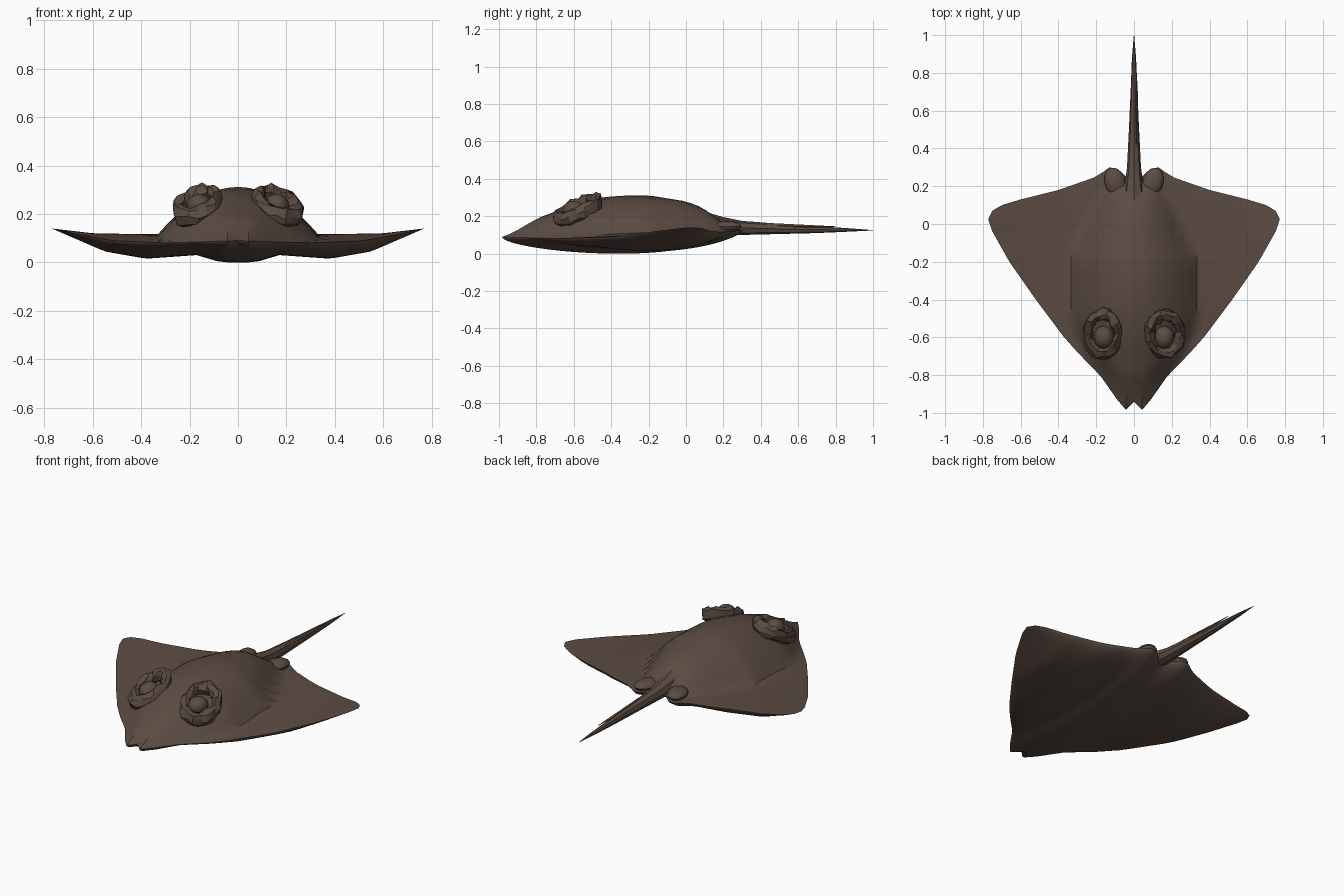
import bpy, bmesh, math, random
from mathutils import Vector, Matrix

random.seed(4)
if "Cube" in bpy.data.objects:
    bpy.data.objects.remove(bpy.data.objects["Cube"])

skin = bpy.data.materials.new("brown_skin")
skin.use_nodes = True
skin.diffuse_color = (0.105, 0.072, 0.055, 1)
skin.node_tree.nodes["Principled BSDF"].inputs["Base Color"].default_value = skin.diffuse_color
skin.node_tree.nodes["Principled BSDF"].inputs["Roughness"].default_value = 0.8


def interp(table, t):
    """Piecewise linear lookup in (position, value) pairs."""
    for (a, va), (b, vb) in zip(table, table[1:]):
        if t <= b:
            return va + (vb - va) * max(0, t - a) / (b - a)
    return table[-1][1]


def finish(name, bm, angle=35):
    bmesh.ops.remove_doubles(bm, verts=bm.verts, dist=0.0005)
    bmesh.ops.recalc_face_normals(bm, faces=bm.faces)
    mesh = bpy.data.meshes.new(name)
    bm.to_mesh(mesh)
    bm.free()
    obj = bpy.data.objects.new(name, mesh)
    bpy.context.collection.objects.link(obj)
    mesh.materials.append(skin)
    bpy.ops.object.select_all(action="DESELECT")
    obj.select_set(True)
    bpy.context.view_layer.objects.active = obj
    bpy.ops.object.shade_smooth_by_angle(angle=math.radians(angle))
    return obj


# Disc outline and heights, by distance from the middle or along the length
FRONT = [(0, -.94), (.02, -.98), (.05, -.985), (.11, -.9), (.18, -.8), (.28, -.7),
         (.37, -.6), (.52, -.4), (.66, -.2), (.75, -.04), (.77, .02)]
REAR = [(0, .24), (.04, .25), (.09, .295), (.13, .3), (.2, .25), (.4, .18),
        (.6, .13), (.7, .1), (.75, .07), (.77, .03)]
RIM_FRONT = [(0, .09), (.3, .08), (.52, .09), (.66, .115), (.77, .14)]
RIM_REAR = [(0, .13), (.35, .115), (.6, .12), (.77, .14)]
BELLY = [(0, 0), (.07, 0), (.17, .03), (.38, .015), (.55, .045), (.77, .14)]
HUMP = [(-.99, .1), (-.9, .14), (-.8, .18), (-.7, .215), (-.6, .255), (-.45, .29),
        (-.3, .3), (-.2, .3), (0, .27), (.2, .2), (.3, .15)]
HUMP_WIDTH = [(-.99, .08), (-.85, .17), (-.7, .27), (-.5, .34), (-.2, .34), (.1, .2), (.3, .09)]


def top_height(x, y, rim):
    t = abs(x) / interp(HUMP_WIDTH, y)
    rise = max(0, 1 - t * t)
    return rim + max(0, interp(HUMP, y) - rim) * rise


# Disc body with wings
bm = bmesh.new()
NX, NV = 56, 32
grids = []
for side in (1, -1):
    grid = []
    for i in range(NX + 1):
        x = .77 * math.sin(math.pi / 2 * (2 * i / NX - 1) * .999)
        a = abs(x)
        y0, y1 = interp(FRONT, a), interp(REAR, a)
        row = []
        for j in range(NV + 1):
            v = (1 - math.cos(math.pi * j / NV)) / 2
            y = y0 + (y1 - y0) * v
            rim = interp(RIM_FRONT, a) * (1 - v) + interp(RIM_REAR, a) * v
            bulge = min(1, 4 * v * (1 - v)) ** .6
            if side > 0:
                z = rim + (top_height(x, y, rim) - rim) * min(1, bulge * 1.6)
                z += .012 * bulge * (1 - a / .77)
            else:
                z = rim + (interp(BELLY, a) - rim) * bulge
            row.append(bm.verts.new((x, y, z)))
        grid.append(row)
    grids.append(grid)
for grid in grids:
    for r0, r1 in zip(grid, grid[1:]):
        for j in range(NV):
            bm.faces.new((r0[j], r0[j + 1], r1[j + 1], r1[j]))
finish("disc_body", bm)


def loft(name, stations, sides):
    """Spindle along y from (y, half width, low z, high z) stations."""
    bm = bmesh.new()
    rings = []
    for y, w, lo, hi in stations:
        mid, half = (lo + hi) / 2, (hi - lo) / 2
        rings.append([bm.verts.new((w * math.cos(k * math.tau / sides), y,
                                    mid + half * math.sin(k * math.tau / sides)))
                      for k in range(sides)])
    for r0, r1 in zip(rings, rings[1:]):
        for k in range(sides):
            n = (k + 1) % sides
            bm.faces.new((r0[k], r0[n], r1[n], r1[k]))
    bm.faces.new(rings[0])
    bm.faces.new(rings[-1])
    return finish(name, bm)


# Whip tail and the sting lying on it
loft("tail", [(.05, .08, .1, .24), (.2, .05, .1, .195), (.3, .037, .1, .175),
              (.5, .027, .105, .16), (.7, .018, .11, .147), (.88, .011, .118, .135),
              (1, .001, .124, .126)], 8)
sting = loft("tail_sting", [(.42, .008, .14, .165), (.68, .007, .138, .152),
                            (.8, .001, .142, .146)], 4)
sting.location.x = .014

for name, s in (("left", 1), ("right", -1)):
    # Rough raised ring around each eye
    bm = bmesh.new()
    N, M = 20, 8
    ring = []
    for i in range(N):
        u = math.tau * i / N
        loop = []
        for k in range(M):
            p = math.tau * k / M
            r = 1 + .34 * math.cos(p)
            x = .165 + .08 * r * math.cos(u)
            y = -.58 + .1 * r * math.sin(u)
            base = .235 + .045 * math.sin(u) - .025 * math.cos(u)
            jitter = Vector([random.uniform(-.009, .009) for _ in range(3)])
            loop.append(bm.verts.new(Vector((s * x, y, base + .038 * math.sin(p))) + jitter))
        ring.append(loop)
    for i in range(N):
        for k in range(M):
            n, m = (i + 1) % N, (k + 1) % M
            bm.faces.new((ring[i][k], ring[n][k], ring[n][m], ring[i][m]))
    finish(name + "_eye_rim", bm, 20)

    # Eyeball set into the ring
    bm = bmesh.new()
    bmesh.ops.create_icosphere(bm, subdivisions=3, radius=1,
                               matrix=Matrix.Translation((s * .16, -.6, .235))
                               @ Matrix.Diagonal((.052, .06, .048, 1)))
    finish(name + "_eye", bm)

    # Pelvic fin lobe beside the tail root
    bm = bmesh.new()
    bmesh.ops.create_uvsphere(bm, u_segments=14, v_segments=8, radius=1,
                              matrix=Matrix.Translation((s * .1, .22, .145))
                              @ Matrix.Rotation(s * -.3, 4, "Z")
                              @ Matrix.Diagonal((.055, .08, .03, 1)))
    finish(name + "_pelvic_fin", bm)
